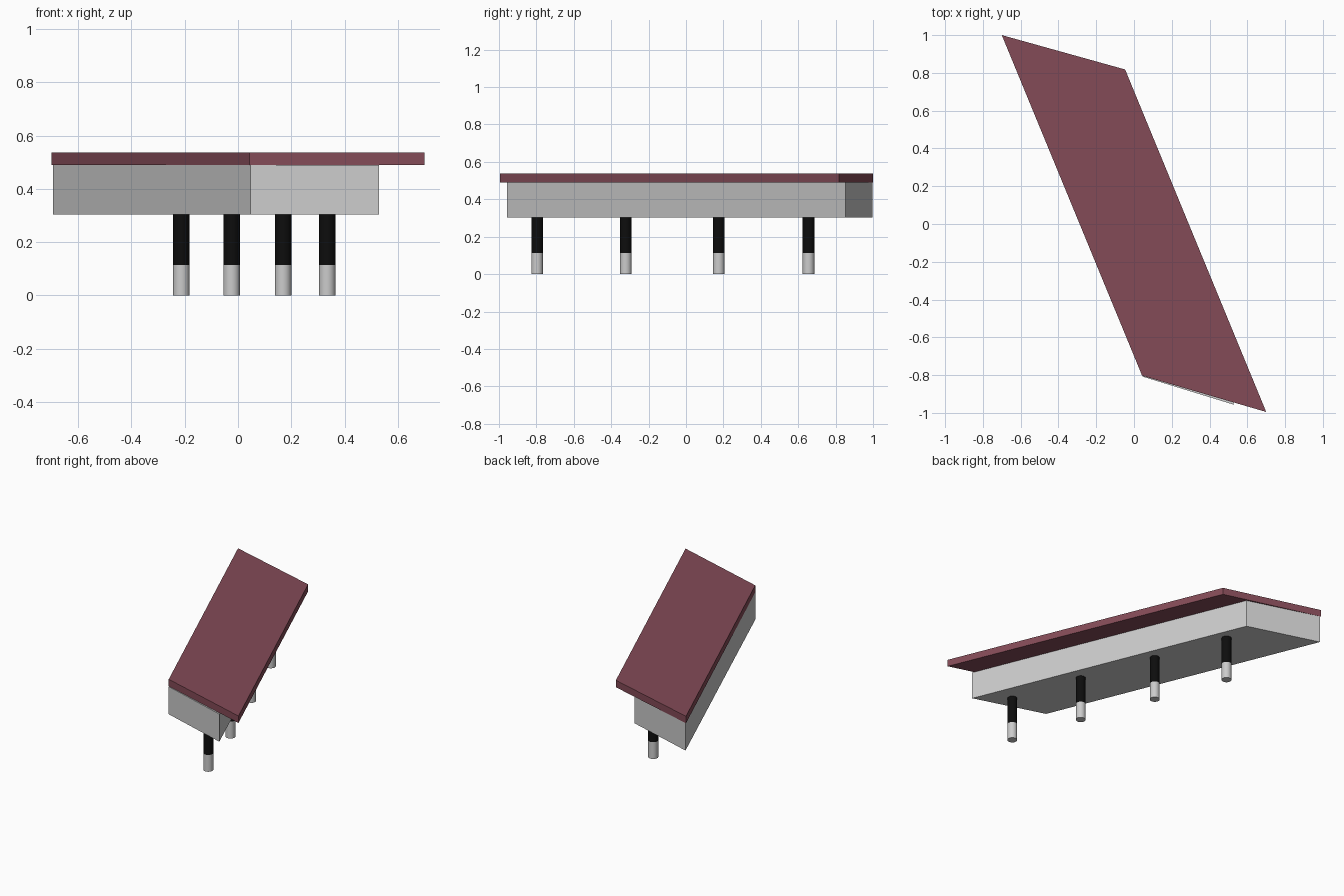
import bpy, bmesh

if "Cube" in bpy.data.objects:
    bpy.data.objects.remove(bpy.data.objects["Cube"])

def material(name, rgb):
    m = bpy.data.materials.new(name)
    m.diffuse_color = (*rgb, 1)
    m.use_nodes = True
    m.node_tree.nodes["Principled BSDF"].inputs["Base Color"].default_value = m.diffuse_color
    return m

seat_red = material("maroon", (0.23, 0.07, 0.095))
black = material("black", (0.004, 0.004, 0.004))

def prism(name, outline, z0, z1, mat=None):
    """Extrude a plan outline from z0 up to z1."""
    bm = bmesh.new()
    face = bm.faces.new([bm.verts.new((x, y, z0)) for x, y in outline])
    new = bmesh.ops.extrude_face_region(bm, geom=[face])["geom"]
    bmesh.ops.translate(bm, vec=(0, 0, z1 - z0),
                        verts=[g for g in new if isinstance(g, bmesh.types.BMVert)])
    bmesh.ops.recalc_face_normals(bm, faces=bm.faces)
    mesh = bpy.data.meshes.new(name)
    bm.to_mesh(mesh)
    bm.free()
    obj = bpy.data.objects.new(name, mesh)
    bpy.context.collection.objects.link(obj)
    if mat:
        mesh.materials.append(mat)

def post(name, x, y, z0, z1, mat=None):
    bpy.ops.mesh.primitive_cylinder_add(vertices=32, radius=0.031, depth=z1 - z0,
                                        location=(x, y, (z0 + z1) / 2))
    obj = bpy.context.object
    obj.name = name
    bpy.ops.object.shade_smooth_by_angle()
    if mat:
        obj.data.materials.append(mat)

# Overhanging slab on top of the narrower body
prism("top_slab", [(-0.70, 1.0), (0.043, -0.803), (0.70, -0.995), (-0.047, 0.818)],
      0.49, 0.537, seat_red)
prism("body", [(-0.695, 0.998), (0.046, -0.808), (0.53, -0.957), (-0.211, 0.853)],
      0.303, 0.49)

# Row of legs: black upper sleeve, grey foot
for i, (x, y) in enumerate([(0.335, -0.796), (0.169, -0.322), (-0.024, 0.175), (-0.213, 0.655)], 1):
    post(f"leg_sleeve_{i}", x, y, 0.114, 0.303, black)
    post(f"leg_foot_{i}", x, y, 0.0, 0.114)
